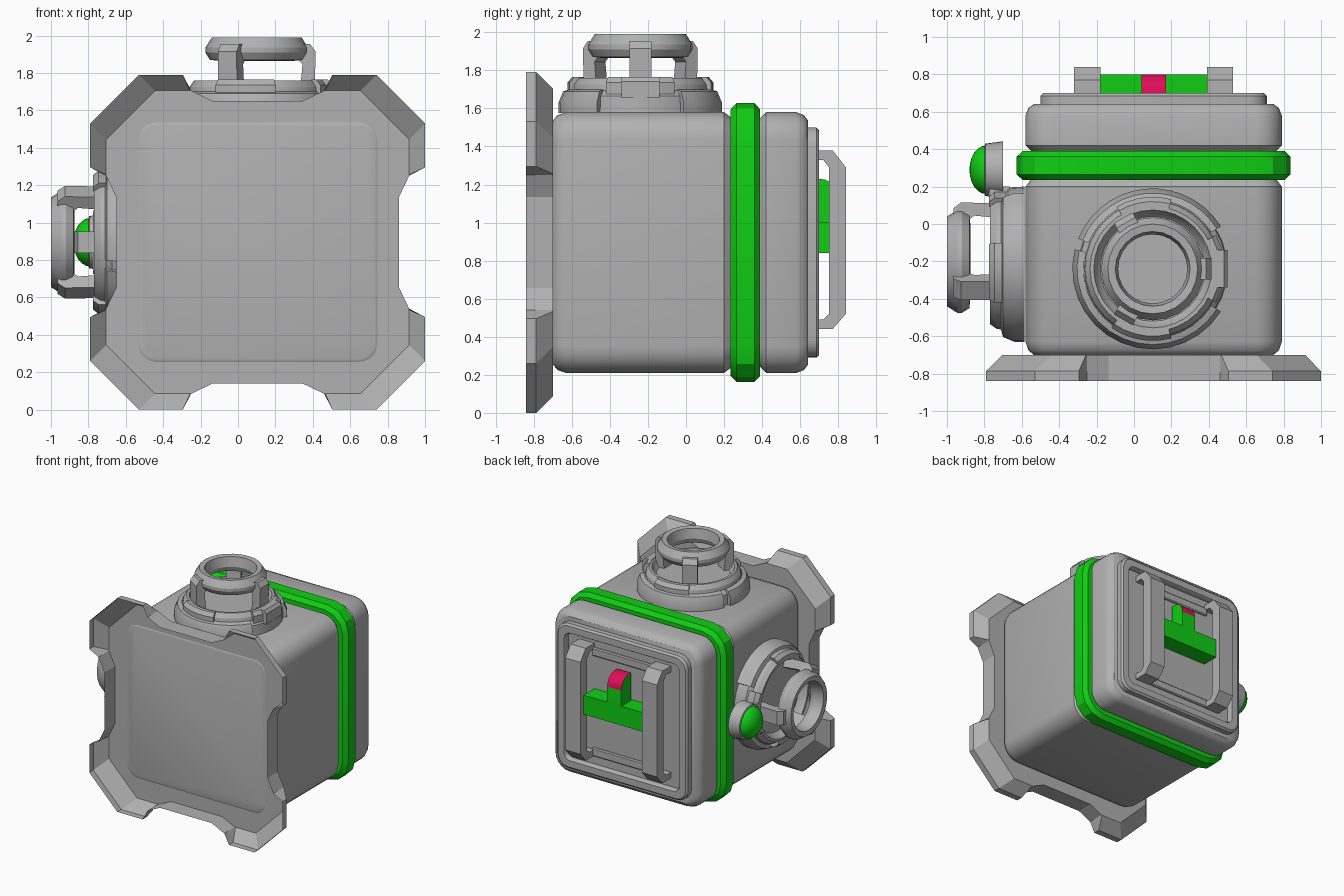
import bpy, bmesh, math
from mathutils import Matrix, Vector

if "Cube" in bpy.data.objects:
    bpy.data.objects.remove(bpy.data.objects["Cube"])

CX, CZ = 0.105, 0.895          # centre line of the cube body


def material(name, rgb):
    m = bpy.data.materials.new(name)
    m.diffuse_color = (*rgb, 1)
    m.use_nodes = True
    m.node_tree.nodes["Principled BSDF"].inputs["Base Color"].default_value = m.diffuse_color
    return m


GREY = material("grey_metal", (0.44, 0.44, 0.44))
GREEN = material("bright_green", (0.005, 0.62, 0.007))
RED = material("crimson", (0.75, 0.004, 0.1))


def make(name, bm, mats, matrix=None, angle=35):
    bmesh.ops.remove_doubles(bm, verts=bm.verts, dist=1e-5)
    bmesh.ops.recalc_face_normals(bm, faces=bm.faces)
    if matrix:
        bm.transform(matrix)
    me = bpy.data.meshes.new(name)
    bm.to_mesh(me)
    bm.free()
    ob = bpy.data.objects.new(name, me)
    bpy.context.collection.objects.link(ob)
    for m in mats:
        me.materials.append(m)
    bpy.ops.object.select_all(action='DESELECT')
    ob.select_set(True)
    bpy.context.view_layer.objects.active = ob
    bpy.ops.object.shade_smooth_by_angle(angle=math.radians(angle))
    return ob


def loft(rings, close=False, cap_start=True, cap_end=True):
    """Skin a list of equally long closed rings."""
    bm = bmesh.new()
    vs = [[bm.verts.new(p) for p in r] for r in rings]
    n = len(vs[0])
    pairs = list(zip(vs, vs[1:])) + ([(vs[-1], vs[0])] if close else [])
    for a, b in pairs:
        for i in range(n):
            j = (i + 1) % n
            bm.faces.new((a[i], a[j], b[j], b[i]))
    if not close:
        if cap_start:
            bm.faces.new(vs[0])
        if cap_end:
            bm.faces.new(vs[-1])
    return bm


def rounded(y, half, r, n=5):
    """Rounded square ring around the body axis."""
    pts = []
    for q in range(4):
        mx, mz = [(1, 1), (-1, 1), (-1, -1), (1, -1)][q]
        for k in range(n + 1):
            a = math.pi / 2 * (q + k / n)
            pts.append((CX + mx * (half - r) + r * math.cos(a), y,
                        CZ + mz * (half - r) + r * math.sin(a)))
    return pts


def lathe(profile, start=0, end=360, steps=32):
    """Spin a closed (radius, height) profile about z."""
    full = end - start == 360
    rings = []
    for i in range(steps if full else steps + 1):
        a = math.radians(start + (end - start) * i / steps)
        rings.append([(r * math.cos(a), r * math.sin(a), h) for r, h in profile])
    return loft(rings, close=full)


def prism(poly, width, axis):
    """Extrude a 2D polygon symmetrically: axis 'y' maps (x, z), 'x' maps (y, z)."""
    f = (lambda p, w: (p[0], w, p[1])) if axis == 'y' else (lambda p, w: (w, p[0], p[1]))
    return loft([[f(p, w) for p in poly] for w in (-width / 2, width / 2)])


def box(name, lo, hi, mat, bevel=0):
    bm = bmesh.new()
    bmesh.ops.create_cube(bm, size=1)
    lo, hi = Vector(lo), Vector(hi)
    for v in bm.verts:
        v.co = (lo + hi) / 2 + v.co * (hi - lo)
    if bevel:
        bmesh.ops.bevel(bm, geom=bm.edges[:], offset=bevel, segments=1, affect='EDGES')
    return make(name, bm, [mat], angle=20)


# Cube body with a groove for the band
body = [(-.704, .625, .09), (-.70, .64, .10), (-.675, .67, .13), (-.63, .685, .14),
        (.20, .685, .14), (.24, .655, .12), (.39, .655, .12), (.42, .685, .14),
        (.58, .685, .14), (.62, .67, .13), (.642, .64, .11)]
make("body", loft([rounded(*b) for b in body]), [GREY])

# Green band
band = [(.235, .65, .14), (.235, .70, .17), (.265, .732, .19), (.36, .732, .19),
        (.39, .70, .17), (.39, .65, .14)]
make("band", loft([rounded(*b, n=3) for b in band], close=True), [GREEN], angle=20)

# Back plate with recessed panel
plate = [(.63, .605, .10), (.685, .605, .10), (.70, .59, .09),
         (.70, .535, .06), (.685, .525, .05), (.655, .525, .05)]
make("back_plate", loft([rounded(*p) for p in plate]), [GREY])
for s in (-1, 1):
    z = CZ + s * .42
    box("panel_rail", (CX - .30, .65, z - .035), (CX + .30, .675, z + .035), GREY, .008)

# Back handles: a bowed grip with an open gap behind it
grip = [(.65, .44), (.77, .44), (.84, .52), (.84, 1.29), (.77, 1.38), (.65, 1.38),
        (.65, 1.33), (.72, 1.33), (.752, 1.29), (.752, .52), (.72, .49), (.65, .49)]
for s in (-1, 1):
    make("back_handle", prism(grip, .14, 'x'), [GREY],
         Matrix.Translation((CX + s * .355, 0, 0)), angle=20)

# Latch: green bar and stem with a red curved cap
box("latch_bar", (CX - .285, .65, .84), (CX + .285, .80, 1.0), GREEN)
stem = [(.67, 1.0), (.80, 1.0), (.80, 1.13)]
stem += [(.70 + .10 * math.cos(a), 1.13 + .10 * math.sin(a))
         for a in (math.pi / 12 * k for k in range(1, 7))] + [(.67, 1.23)]
bm = prism(stem, .13, 'x')
for f in bm.faces:
    c = f.calc_center_median()
    if abs(f.normal.x) < .5 and c.z > 1.09 and len(f.verts) == 4:
        f.material_index = 1
make("latch_stem", bm, [GREEN, RED], Matrix.Translation((CX, 0, 0)), angle=30)

# Front tray: open shell with flared corners
rim = [(.755, .24), (.81, .355), (.895, .40), (.895, .635)]
floor = [(.755, .24), (.81, .355), (.81, .362), (.81, .55)]


def tray_ring(half_quadrant, y):
    q = half_quadrant + [(v, u) for u, v in reversed(half_quadrant)]
    pts = []
    for k in range(4):
        for u, v in q:
            for _ in range(k):
                u, v = -v, u
            pts.append((CX + u, y, CZ + v))
    return pts


make("front_tray", loft([tray_ring(rim, -.84), tray_ring(rim, -.787),
                         tray_ring(floor, -.70)], cap_start=False), [GREY], angle=10)


# Port: stepped collar, three prongs and a raised ring
def port(prefix, m):
    collar = [(0, 0), (.40, 0), (.395, .09), (.365, .12), (.36, .15), (.335, .185),
              (.315, .185), (.295, .14), (.28, .125), (0, .125)]
    make(prefix + "_collar", lathe(collar), [GREY], m, 25)
    outer = [(.37, 0), (.43, 0), (.43, .055), (.405, .115), (.37, .125)]
    for a, b in ((32, 158), (166, 328)):
        make(prefix + "_collar_guard", lathe(outer, a, b, 14), [GREY], m, 25)
    inner = [(.33, .10), (.385, .10), (.385, .16), (.36, .19), (.33, .19)]
    for a, b in ((-28, 28), (75, 120), (235, 285)):
        make(prefix + "_collar_clip", lathe(inner, a, b, 5), [GREY], m, 25)
    lug = [(.33, .08), (.40, .08), (.40, .165), (.38, .19), (.33, .19)]
    make(prefix + "_lug", prism(lug, .20, 'y'), [GREY], m, 20)
    ring = [(.24, .415), (.275, .36), (.275, .335), (.25, .295), (.20, .29),
            (.185, .33), (.20, .41)]
    make(prefix + "_ring", lathe(ring, steps=24), [GREY], m, 25)
    prong = [(.23, .11), (.31, .11), (.315, .34), (.285, .38), (.22, .38),
             (.21, .31), (.245, .27)]
    for k in range(3):
        make(prefix + "_prong", prism(prong, .115, 'y'), [GREY],
             m @ Matrix.Rotation(math.radians(120 * k), 4, 'Z'), 20)


port("top_port", Matrix.Translation((.10, -.24, 1.575)))
SIDE = Matrix(((0, 0, -1, 0), (1, 0, 0, 0), (0, -1, 0, 0), (0, 0, 0, 1)))
port("side_port", Matrix.Translation((-.585, -.20, CZ)) @ SIDE)

# Side lamp: grey cup with a green dome
lamp = Matrix.Translation((-.70, .29, CZ)) @ SIDE
make("lamp_cup", lathe([(0, 0), (.152, 0), (.14, .095), (.125, .10), (0, .10)], steps=28),
     [GREY], lamp, 30)
dome = [(0, .08)] + [(.13 * math.cos(a), .09 + .09 * math.sin(a))
                     for a in (math.pi / 12 * k for k in range(7))]
make("lamp_dome", lathe(dome, steps=28), [GREEN], lamp, 60)
box("lamp_arm", (-.76, .12, CZ - .06), (-.70, .22, CZ + .06), GREY, .01)
